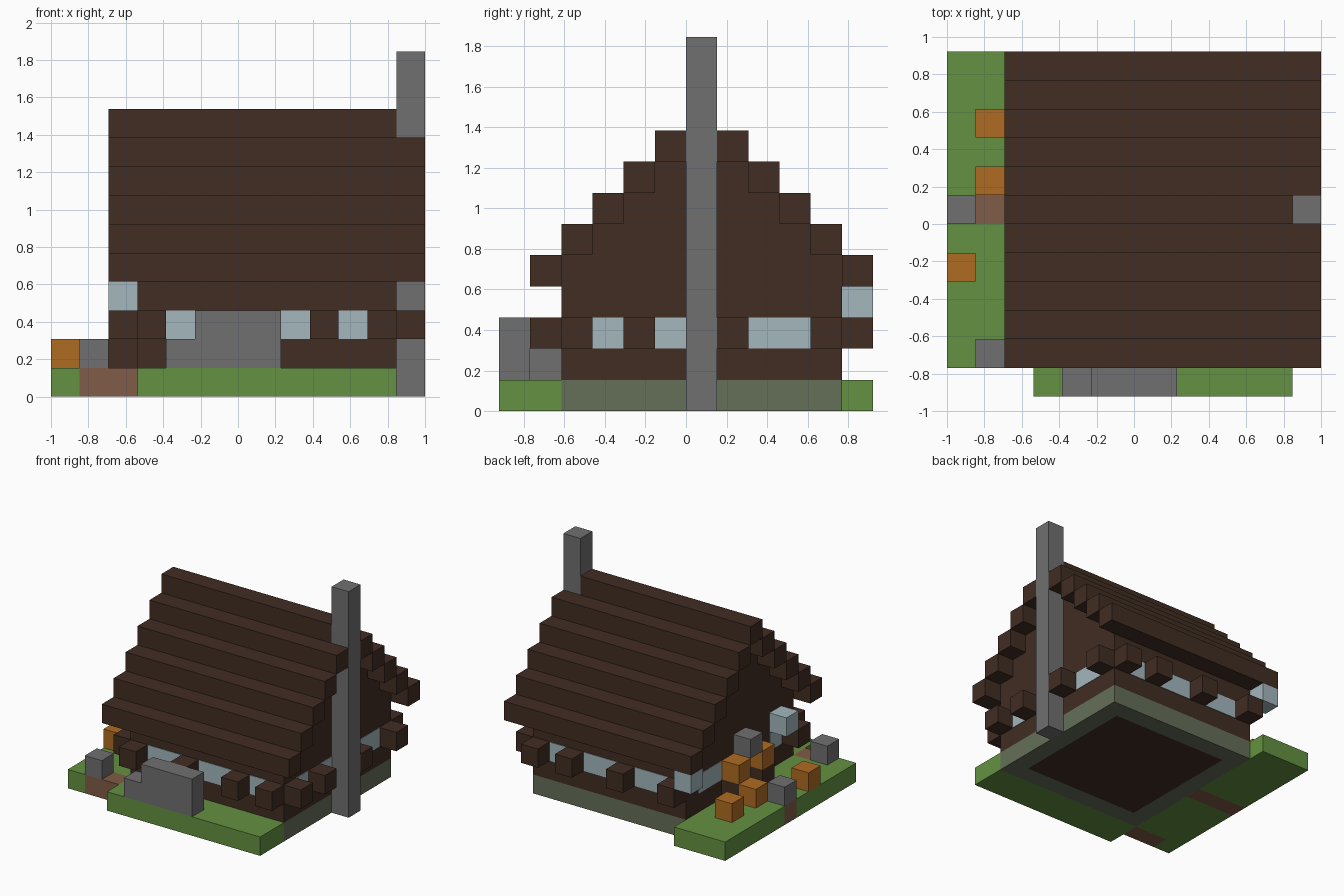
import bpy
import bmesh
from mathutils import Vector

if "Cube" in bpy.data.objects:
    bpy.data.objects.remove(bpy.data.objects["Cube"], do_unlink=True)

# The model is built on a grid of 13 x 12 x 12 cubic cells
CELL = 2 / 13
ORIGIN = Vector((6.5, 6, 0))


def material(name, hex_code):
    channels = [int(hex_code[i:i + 2], 16) / 255 for i in (0, 2, 4)]
    linear = [((c + 0.055) / 1.055) ** 2.4 if c > 0.04 else c / 12.92 for c in channels]
    mat = bpy.data.materials.new(name)
    mat.use_nodes = True
    mat.diffuse_color = (*linear, 1)
    bsdf = next(n for n in mat.node_tree.nodes if n.type == 'BSDF_PRINCIPLED')
    bsdf.inputs["Base Color"].default_value = (*linear, 1)
    return mat


wood = material("dark_wood", "412D23")
grass = material("grass_green", "649141")
soil = material("path_brown", "805C47")
stone = material("stone_grey", "707070")
mossy = material("mossy_stone", "656E58")
glass = material("pale_glass", "A3B7BD")
orange = material("pumpkin_orange", "AF6C22")


def boxes(name, mat, spans):
    """One object from boxes given as (low corner, size) in cells."""
    bm = bmesh.new()
    for low, size in spans:
        low, size = Vector(low), Vector(size)
        made = bmesh.ops.create_cube(bm, size=1)
        for v in made["verts"]:
            unit = v.co + Vector((0.5, 0.5, 0.5))
            v.co = (low + unit * size - ORIGIN) * CELL
    mesh = bpy.data.meshes.new(name)
    bm.to_mesh(mesh)
    bm.free()
    mesh.materials.append(mat)
    obj = bpy.data.objects.new(name, mesh)
    bpy.context.collection.objects.link(obj)
    return obj


def cubes(name, mat, cells):
    return boxes(name, mat, [(c, (1, 1, 1)) for c in cells])


# Ground: side garden with two paths, and a front lawn
boxes("side_lawn", grass, [
    ((0, 1, 0), (1, 1, 1)),
    ((0, 2, 0), (3, 4, 1)),
    ((0, 7, 0), (3, 5, 1))])
boxes("front_lawn", grass, [((3, 0, 0), (9, 2, 1))])
boxes("door_path", soil, [((0, 6, 0), (3, 1, 1))])
boxes("corner_path", soil, [((1, 1, 0), (2, 1, 1))])

# Foundation ring around the floor
boxes("foundation", mossy, [
    ((3, 2, 0), (9, 1, 1)),
    ((3, 10, 0), (9, 1, 1)),
    ((3, 3, 0), (1, 7, 1)),
    ((11, 3, 0), (1, 7, 1))])
boxes("floor", wood, [((4, 3, 0), (7, 7, 1))])

# Walls with stepped gables
gable = [((3, 2 + n, 4 + n), (9, 9 - 2 * n, 1)) for n in range(5)]
boxes("walls", wood, [((3, 2, 1), (9, 9, 3))] + gable)

# Stepped roof, mirrored about the ridge
rows = []
for n in range(5):
    for y in (1 + n, 11 - n):
        rows.append(((2, y, 4 + n), (11, 1, 1)))
boxes("roof", wood, rows)
boxes("roof_ridge", wood, [((2, 6, 9), (10, 1, 1))])

# Beam ends poking out of the walls
for side, y in (("front", 1), ("back", 11)):
    cubes(side + "_beam_ends", wood, [(x, y, 2) for x in (3, 6, 9, 11)])
cubes("right_beam_ends", wood, [(12, y, 2) for y in (2, 4, 7, 10)])
cubes("left_beam_ends", wood, [(2, 2, 2)])

# Window panes between the beams
T = 0.03
for side, y in (("front", 2 - T), ("back", 11)):
    boxes(side + "_windows", glass,
          [((x, y, 2), (1, T, 1)) for x in (4, 5, 7, 8, 10)])
for side, x, spots in (("right", 12, (3, 5, 8, 9)), ("left", 3 - T, (3, 8, 9))):
    boxes(side + "_windows", glass, [((x, y, 2), (T, 1, 1)) for y in spots])

# Chimney
boxes("chimney", stone, [((12, 6, 0), (1, 1, 12))])

# Stone pile on the front lawn
boxes("front_stones", stone, [((4, 0, 1), (1, 1, 1)), ((5, 0, 1), (3, 1, 2))])

# Garden blocks, door planters and lanterns
cubes("garden_stones", stone, [(0, 6, 1), (1, 1, 1)])
cubes("door_stone", stone, [(2, 6, 3)])
cubes("garden_pumpkins", orange, [(1, 9, 1), (1, 7, 1), (0, 4, 1)])
cubes("door_planters", wood, [(2, y, 1) for y in (5, 7)])
cubes("door_pumpkins", orange, [(2, y, 2) for y in (5, 7)])
cubes("lanterns", glass, [(2, 3, 3), (2, 11, 3)])
